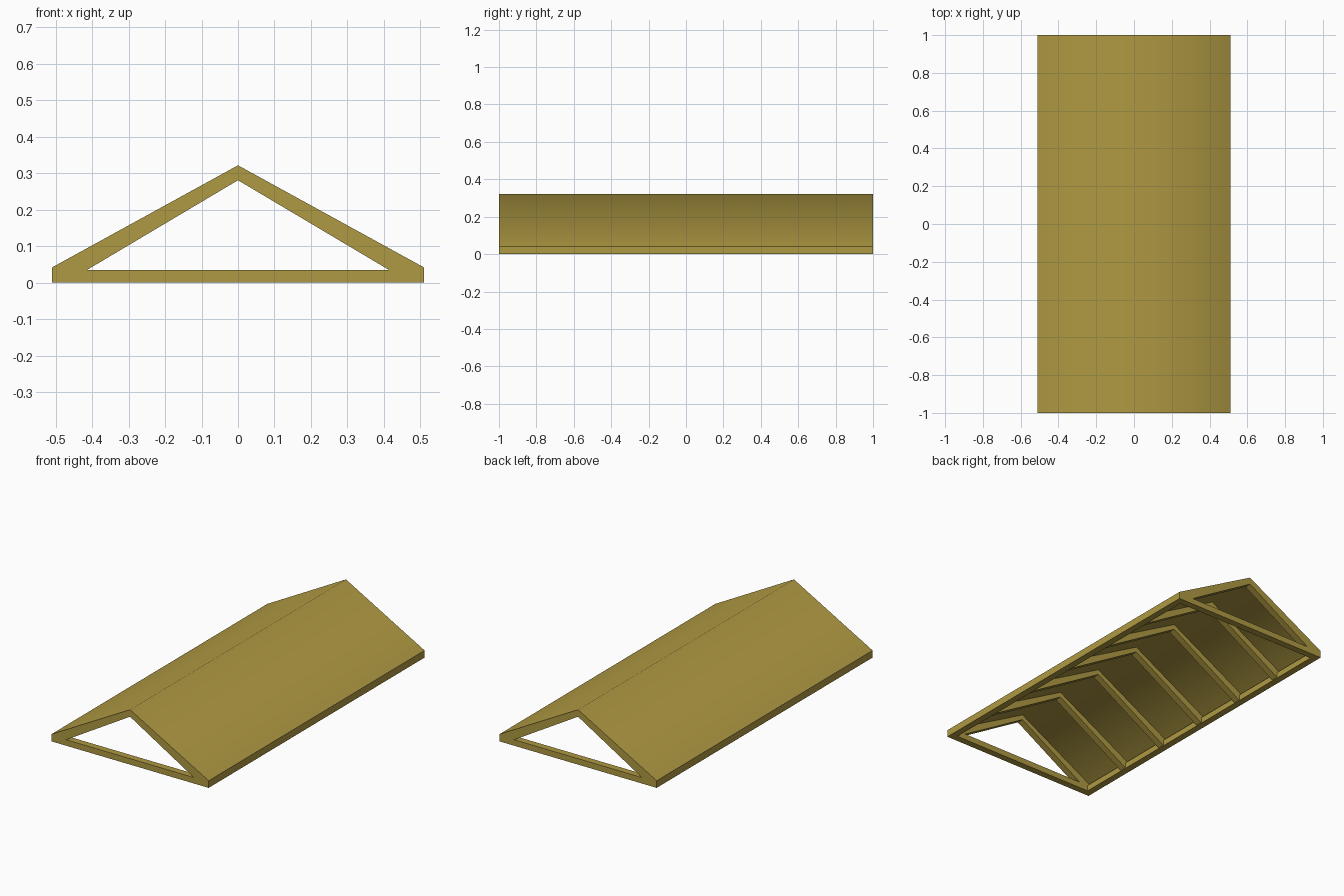
import bpy, bmesh, math

if "Cube" in bpy.data.objects:
    bpy.data.objects.remove(bpy.data.objects["Cube"])

wood = bpy.data.materials.new("ochre wood")
wood.diffuse_color = (0.43, 0.32, 0.055, 1)
wood.use_nodes = True
wood.node_tree.nodes["Principled BSDF"].inputs["Base Color"].default_value = wood.diffuse_color

HALF_W, HALF_L = 0.51, 1.0   # half width and half length of the roof
BEAM_H, BEAM_W = 0.035, 0.04


def prism(name, half_profile, y, depth):
    """Mirror a right-half (x, z) outline about x = 0 and extrude it along y."""
    left = [(-x, z) for x, z in reversed(half_profile) if x > 0]
    # outline runs ridge top -> right eave -> ridge underside -> left eave
    outline = half_profile + left
    bm = bmesh.new()
    verts = [bm.verts.new((x, y - depth / 2, z)) for x, z in outline]
    face = bm.faces.new(verts)
    ext = bmesh.ops.extrude_face_region(bm, geom=[face])
    moved = [v for v in ext["geom"] if isinstance(v, bmesh.types.BMVert)]
    bmesh.ops.translate(bm, verts=moved, vec=(0, depth, 0))
    bmesh.ops.recalc_face_normals(bm, faces=bm.faces)
    return finish(name, bm)


def box(name, center, size):
    bm = bmesh.new()
    bmesh.ops.create_cube(bm, size=1)
    bmesh.ops.scale(bm, verts=bm.verts, vec=size)
    bmesh.ops.translate(bm, verts=bm.verts, vec=center)
    return finish(name, bm)


def finish(name, bm):
    mesh = bpy.data.meshes.new(name)
    bm.to_mesh(mesh)
    bm.free()
    mesh.materials.append(wood)
    obj = bpy.data.objects.new(name, mesh)
    bpy.context.collection.objects.link(obj)
    return obj


# Roof skin: one thin folded sheet, shaded smoothly over the ridge
roof = prism("roof_skin", [(0, 0.322), (HALF_W, 0.042), (HALF_W, 0.030), (0, 0.311)],
             0, 2 * HALF_L)
bpy.context.view_layer.objects.active = roof
roof.select_set(True)
bpy.ops.object.shade_smooth_by_angle(angle=math.radians(59))
roof.select_set(False)

# Seven rafter pairs, feet cut against the side beams
for i in range(7):
    y = -(HALF_L - BEAM_W / 2) + i * (2 * HALF_L - BEAM_W) / 6
    prism("rafter_pair", [(0, 0.311), (0.505, 0.033), (0.505, 0.003),
                          (0.468, 0.003), (0, 0.281)], y, BEAM_W)

# Base frame: long side beams and end tie beams
for s in (-1, 1):
    box("side_beam", (s * (HALF_W - BEAM_W / 2), 0, BEAM_H / 2),
        (BEAM_W, 2 * HALF_L, BEAM_H))
    box("tie_beam", (0, s * (HALF_L - BEAM_W / 2), BEAM_H / 2),
        (2 * (HALF_W - BEAM_W), BEAM_W, BEAM_H))
